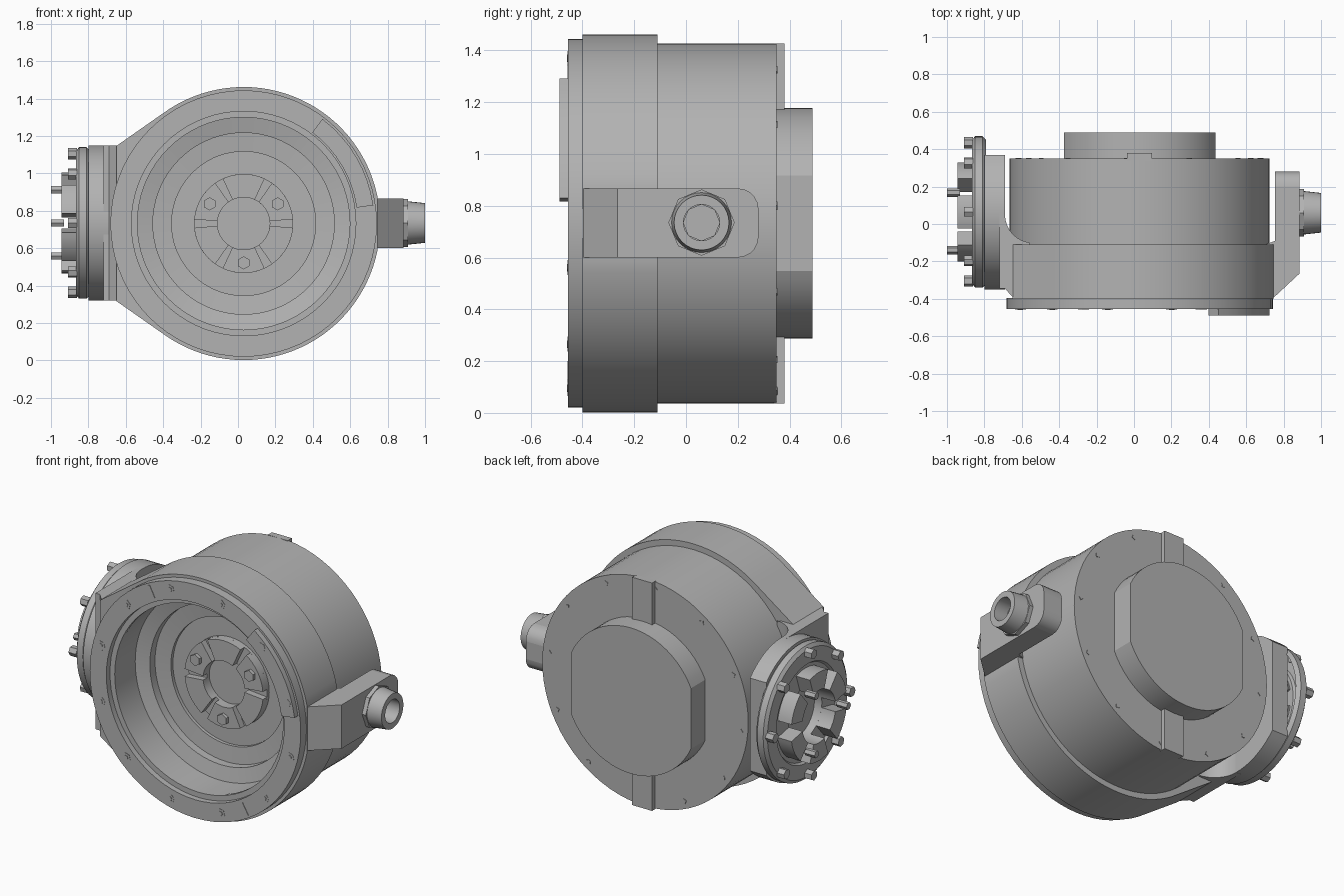
import bpy, bmesh
from math import sin, cos, radians, pi, hypot
from mathutils import Matrix

if "Cube" in bpy.data.objects:
    bpy.data.objects.remove(bpy.data.objects["Cube"], do_unlink=True)

grey = bpy.data.materials.new("machined grey")
grey.use_nodes = True
COLOUR = (0.45, 0.45, 0.45, 1)
grey.diffuse_color = COLOUR
grey.node_tree.nodes["Principled BSDF"].inputs["Base Color"].default_value = COLOUR

# Local z runs along the main axis towards +y, or along the port axis towards -x
MAIN = Matrix(((1, 0, 0, 0.03), (0, 0, 1, 0), (0, 1, 0, 0.732), (0, 0, 0, 1)))
PORT = Matrix(((0, 0, -1, 0), (1, 0, 0, 0.065), (0, 1, 0, 0.735), (0, 0, 0, 1)))
FITTING = Matrix(((0, 0, 1, 0), (1, 0, 0, 0.06), (0, 1, 0, 0.735), (0, 0, 0, 1)))
PLAN = Matrix.Identity(4)


def finish(name, bm, frame):
    bm.transform(frame)
    bmesh.ops.recalc_face_normals(bm, faces=bm.faces)
    mesh = bpy.data.meshes.new(name)
    bm.to_mesh(mesh)
    bm.free()
    ob = bpy.data.objects.new(name, mesh)
    bpy.context.collection.objects.link(ob)
    mesh.materials.append(grey)
    bpy.ops.object.select_all(action='DESELECT')
    ob.select_set(True)
    bpy.context.view_layer.objects.active = ob
    bpy.ops.object.shade_smooth_by_angle(angle=radians(25))
    return ob


def lathe(name, profile, frame, steps=72):
    """Revolve (radius, depth) points about the local z axis."""
    bm = bmesh.new()
    verts = [bm.verts.new((r, 0, d)) for r, d in profile]
    edges = [bm.edges.new(p) for p in zip(verts, verts[1:])]
    bmesh.ops.spin(bm, geom=verts + edges, cent=(0, 0, 0), axis=(0, 0, 1),
                   angle=2 * pi, steps=steps, use_merge=False)
    bmesh.ops.remove_doubles(bm, verts=bm.verts, dist=1e-4)
    return finish(name, bm, frame)


def tube(name, inner, outer, d0, d1, frame, steps=72):
    return lathe(name, [(inner, d0), (outer, d0), (outer, d1), (inner, d1), (inner, d0)], frame, steps)


def loft_loops(bm, loops):
    """Skin a closed chain of outlines that have equal point counts."""
    n = len(loops[0])
    for a, b in zip(loops, loops[1:]):
        for i in range(n):
            j = (i + 1) % n
            bm.faces.new((a[i], a[j], b[j], b[i]))


def loop(bm, points, d):
    return [bm.verts.new((x, y, d)) for x, y in points]


def prisms(name, outlines, d0, d1, frame):
    bm = bmesh.new()
    for points in outlines:
        ends = [loop(bm, points, d) for d in (d0, d1)]
        for end in ends:
            bm.faces.new(end)
        loft_loops(bm, ends)
    return finish(name, bm, frame)


def hollow_prism(name, points, radius, d0, d1, frame):
    """Prism with a round bore through it."""
    hole = [(x * radius / hypot(x, y), y * radius / hypot(x, y)) for x, y in points]
    bm = bmesh.new()
    front, back = loop(bm, points, d0), loop(bm, points, d1)
    inner_back, inner_front = loop(bm, hole, d1), loop(bm, hole, d0)
    loft_loops(bm, [front, back, inner_back, inner_front, front])
    return finish(name, bm, frame)


def arc(r, a0, a1, n, cx=0, cy=0):
    return [(cx + r * cos(radians(a0 + (a1 - a0) * i / n)),
             cy + r * sin(radians(a0 + (a1 - a0) * i / n))) for i in range(n + 1)]


def line(p, q, n):
    """Points from p up to, but not including, q."""
    return [(p[0] + (q[0] - p[0]) * i / n, p[1] + (q[1] - p[1]) * i / n) for i in range(n)]


def sector(r0, r1, a0, a1, n=8):
    return arc(r1, a0, a1, n) + arc(r0, a1, a0, n)


def bar(r0, r1, half, angle):
    c, s = cos(radians(angle)), sin(radians(angle))
    return [(x * c - y * s, x * s + y * c)
            for x, y in ((r0, -half), (r1, -half), (r1, half), (r0, half))]


def ring_of(count, radius, start, size, sides=6):
    """Outlines of small bolt shapes spaced round a circle."""
    out = []
    for i in range(count):
        a = start + 360 * i / count
        out.append(arc(size, a, a + 360, sides, radius * cos(radians(a)),
                       radius * sin(radians(a)))[:-1])
    return out


# Front housing: round, flattened on the far side and drawn out towards the port
flat, lean = 11.5, 126
upper = arc(0.73, flat, lean, 32)
lower = [(x, -y) for x, y in reversed(upper)]
top, bottom = (-0.68, 0.415), (-0.68, -0.415)
outline = (upper[:-1] + line(upper[-1], top, 6) + line(top, bottom, 14)
           + line(bottom, lower[0], 6) + lower + line(lower[-1], upper[0], 6)[1:])
hollow_prism("front_housing", outline, 0.57, -0.40, -0.11, MAIN)

# Rear body with a stepped recess facing the front
lathe("rear_body", [(0, -0.12), (0.385, -0.12), (0.385, -0.14), (0.485, -0.15), (0.485, -0.20),
                    (0.572, -0.22), (0.572, -0.112), (0.695, -0.112), (0.695, 0.35), (0, 0.35)], MAIN)

# Fairing that carries the port, with a curved rear edge
prisms("port_fairing", [[(-0.72, -0.345), (-0.69, -0.345), (-0.65, -0.39), (-0.56, -0.39),
                         (-0.56, -0.1)] + arc(0.15, 268, 180, 8, -0.54, 0.05) + [(-0.72, 0.06)]],
       0.32, 1.15, PLAN)

# Front flange, raised pad, keys and sunk bolts
tube("front_flange", 0.60, 0.712, -0.455, -0.395, MAIN)
tube("flange_step", 0.568, 0.605, -0.42, -0.395, MAIN)
prisms("flange_pad", [sector(0.61, 0.70, 8, 53)], -0.488, -0.45, MAIN)
prisms("flange_keys", [bar(0.62, 0.70, 0.012, a) for a in (117, 300)], -0.458, -0.45, MAIN)
prisms("flange_bolts", ring_of(12, 0.66, 15, 0.03), -0.457, -0.45, MAIN)
prisms("flange_bolt_centres", ring_of(12, 0.66, 15, 0.015), -0.46, -0.45, MAIN)
prisms("pad_bolts", ring_of(12, 0.66, 15, 0.03)[:2], -0.4895, -0.48, MAIN)

# Inner hub with six segments
tube("hub_ring", 0.14, 0.265, -0.14, -0.11, MAIN)
prisms("hub_segments", [sector(0.14, 0.265, 60 * i + 5, 60 * i + 55) for i in range(6)],
       -0.18, -0.13, MAIN)
prisms("hub_bolts", ring_of(3, 0.21, 30, 0.035), -0.20, -0.17, MAIN)

# Rear boss with flat sides, rib across the back and small bolts
corner = 24.5
prisms("rear_boss", [arc(0.445, corner, 180 - corner, 24) + arc(0.445, 180 + corner, 360 - corner, 24)],
       0.34, 0.488, MAIN)
prisms("rear_rib", [bar(0.35, 0.695, 0.067, a) for a in (90, 270)], 0.34, 0.38, MAIN)
prisms("rear_bolts", ring_of(12, 0.65, 6, 0.016, 4), 0.34, 0.353, MAIN)

# Port: trimmed back plate, cover, segmented ring and bolts
trim = 43
prisms("port_back_plate", [arc(0.415, trim, 360 - trim, 56)], 0.69, 0.80, PORT)
lathe("port_cover", [(0, 0.74), (0.16, 0.74), (0.16, 0.85), (0.29, 0.85), (0.30, 0.865), (0.385, 0.865),
                     (0.405, 0.85), (0.405, 0.81), (0.385, 0.79), (0, 0.79)][1:-1], PORT)
prisms("port_segments", [sector(0.16, 0.27, 60 * i + 11, 60 * i + 49) for i in range(6)],
       0.84, 0.943, PORT)
prisms("port_bolts", ring_of(8, 0.37, 0, 0.03), 0.86, 0.91, PORT)
prisms("port_pins", ring_of(3, 0.205, 60, 0.022), 0.93, 1.0, PORT)

# Side arm with a rounded rear end
arm = prisms("side_arm", [[(0.70, -0.40), (0.74, -0.40), (0.885, -0.265), (0.885, 0.28), (0.755, 0.28),
                           (0.755, -0.09), (0.70, -0.11)]], 0.60, 0.867, PLAN)
bm = bmesh.new()
bm.from_mesh(arm.data)
ends = [e for e in bm.edges if all(v.co.y > 0.27 for v in e.verts)
        and abs(e.verts[0].co.z - e.verts[1].co.z) < 0.01]
bmesh.ops.bevel(bm, geom=ends, offset=0.08, segments=5, profile=0.5, affect='EDGES')
bm.to_mesh(arm.data)
bm.free()

# Hollow side fitting on a faceted collar
tube("fitting_collar", 0.07, 0.128, 0.88, 0.91, FITTING, 8)
lathe("fitting_tube", [(0, 0.89), (0.118, 0.89), (0.106, 1.0), (0.07, 1.0), (0.07, 0.90), (0, 0.90)],
      FITTING, 32)
